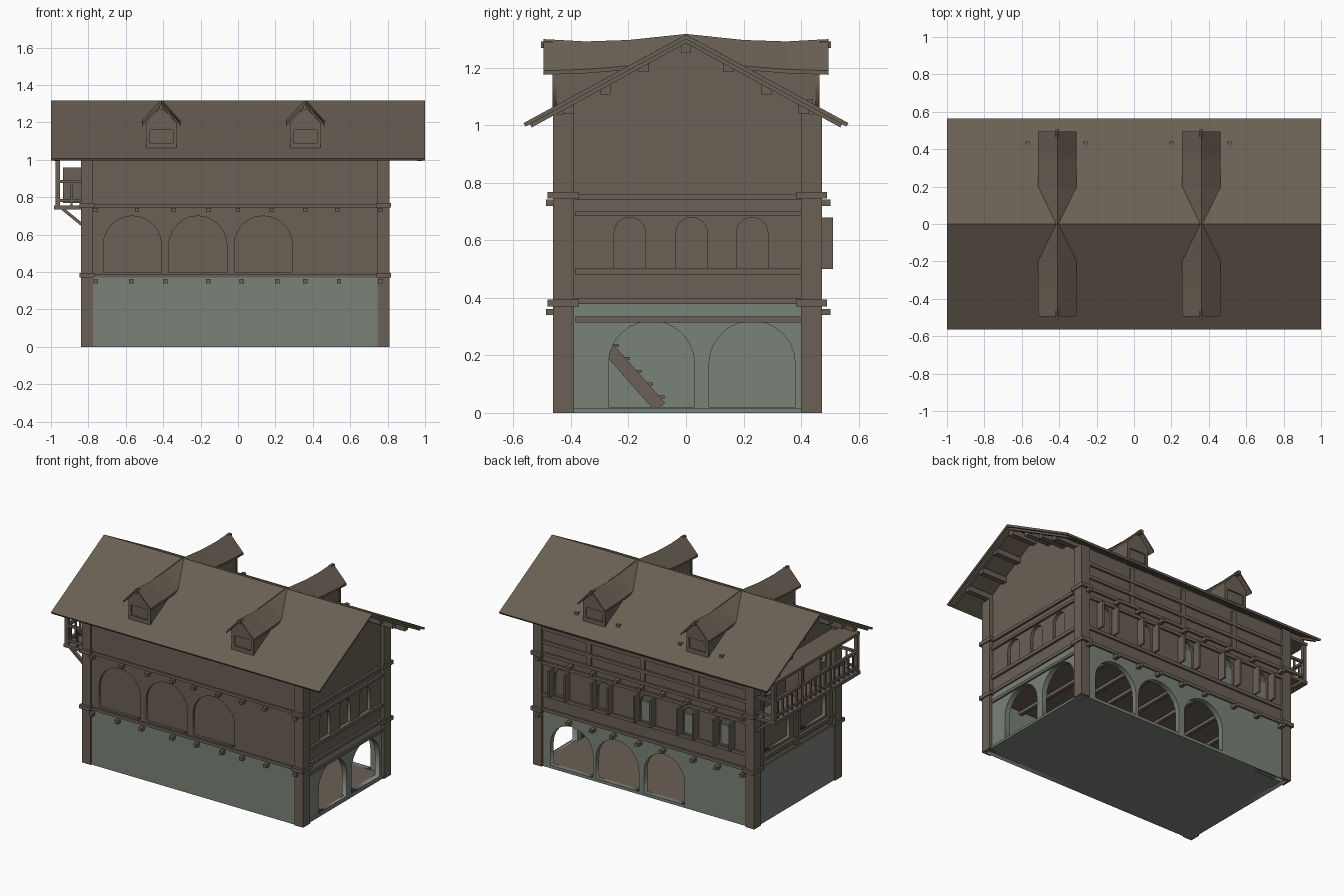
import bpy, bmesh, math
from mathutils import Vector, Matrix

if "Cube" in bpy.data.objects:
    bpy.data.objects.remove(bpy.data.objects["Cube"])


def material(name, rgb):
    m = bpy.data.materials.new(name)
    m.diffuse_color = (*rgb, 1)
    m.use_nodes = True
    m.node_tree.nodes["Principled BSDF"].inputs["Base Color"].default_value = m.diffuse_color
    return m


WOOD = material("weathered_brown_wood", (0.145, 0.117, 0.089))
STONE = material("grey_green_stone", (0.195, 0.223, 0.187))


def add_mesh(name, bm, mat):
    bmesh.ops.recalc_face_normals(bm, faces=bm.faces)
    me = bpy.data.meshes.new(name)
    bm.to_mesh(me)
    bm.free()
    me.materials.append(mat)
    ob = bpy.data.objects.new(name, me)
    bpy.context.collection.objects.link(ob)
    return ob


def boxes(name, items, mat=WOOD):
    """One object made of boxes given as (x0, x1, y0, y1, z0, z1)."""
    bm = bmesh.new()
    for x0, x1, y0, y1, z0, z1 in items:
        m = Matrix.Translation(((x0 + x1) / 2, (y0 + y1) / 2, (z0 + z1) / 2)) @ Matrix.Diagonal((x1 - x0, y1 - y0, z1 - z0, 1))
        bmesh.ops.create_cube(bm, size=1, matrix=m)
    return add_mesh(name, bm, mat)


def beams(name, items, w, h, mat=WOOD):
    """Straight beams between two points."""
    bm = bmesh.new()
    for p, q in items:
        p, q = Vector(p), Vector(q)
        d = q - p
        m = Matrix.Translation((p + q) / 2) @ d.to_track_quat('X', 'Z').to_matrix().to_4x4() @ Matrix.Diagonal((d.length, w, h, 1))
        bmesh.ops.create_cube(bm, size=1, matrix=m)
    return add_mesh(name, bm, mat)


def rect(u0, u1, z0, z1):
    return [(u0, z0), (u1, z0), (u1, z1), (u0, z1)]


def arch(u0, u1, z0, z1, n=12):
    r, c = (u1 - u0) / 2, (u0 + u1) / 2
    top = [(c + r * math.cos(math.pi * i / n), z1 - r + r * math.sin(math.pi * i / n)) for i in range(n + 1)]
    return [(u0, z0), (u1, z0)] + top


def wall(name, outline, holes, axis, a, b, mat):
    """Flat wall with cut openings; a and b are its limits along the axis."""
    cu = bpy.data.curves.new(name, 'CURVE')
    cu.dimensions = '2D'
    cu.fill_mode = 'BOTH'
    cu.extrude = abs(b - a) / 2
    for pts in [outline] + holes:
        s = cu.splines.new('POLY')
        s.points.add(len(pts) - 1)
        for p, (u, v) in zip(s.points, pts):
            p.co = (u, v, 0, 1)
        s.use_cyclic_u = True
    tmp = bpy.data.objects.new(name + "_tmp", cu)
    bpy.context.collection.objects.link(tmp)
    dg = bpy.context.evaluated_depsgraph_get()
    me = bpy.data.meshes.new_from_object(tmp.evaluated_get(dg))
    bpy.data.objects.remove(tmp)
    c = (a + b) / 2
    if axis == 'Y':
        m = Matrix(((1, 0, 0, 0), (0, 0, -1, c), (0, 1, 0, 0), (0, 0, 0, 1)))
    else:
        m = Matrix(((0, 0, 1, c), (1, 0, 0, 0), (0, 1, 0, 0), (0, 0, 0, 1)))
    bm = bmesh.new()
    bm.from_mesh(me)
    bm.transform(m)
    bmesh.ops.remove_doubles(bm, verts=bm.verts, dist=0.0001)
    return add_mesh(name, bm, mat)


# Ground storey: stone shell with arcades on the right and back
boxes("stone_base", [(-0.83, 0.80, -0.455, 0.46, 0, 0.015)], STONE)
boxes("ground_floor_boards", [(-0.80, 0.77, -0.42, 0.43, 0.012, 0.02)])
wall("front_stone_wall", rect(-0.83, 0.79, 0, 0.375), [], 'Y', -0.455, -0.42, STONE)
wall("back_stone_wall", rect(-0.83, 0.79, 0, 0.375),
     [arch(0.37, 0.69, 0.02, 0.32), arch(0.03, 0.35, 0.02, 0.32), arch(-0.31, -0.01, 0.02, 0.32)], 'Y', 0.425, 0.46, STONE)
wall("right_stone_wall", rect(-0.44, 0.45, 0, 0.378),
     [arch(-0.27, 0.03, 0.02, 0.32), arch(0.08, 0.38, 0.02, 0.32)], 'X', 0.755, 0.79, STONE)
wall("left_stone_wall", rect(-0.44, 0.45, 0, 0.375), [], 'X', -0.83, -0.795, STONE)

# Inner stair
beams("stair_stringers", [((x, -0.09, 0.02), (x, -0.40, 0.37)) for x in (-0.15, -0.35)], 0.02, 0.045)
boxes("stair_treads", [(-0.35, -0.15, -0.12 - 0.04 * i, -0.075 - 0.04 * i, 0.05 + 0.045 * i, 0.06 + 0.045 * i) for i in range(7)])

# Solid core of upper storeys behind the wall skins
boxes("upper_storey_core", [(-0.79, 0.765, -0.435, 0.44, 0.365, 1.04)])
wall("front_upper_wall", rect(-0.83, 0.79, 0.37, 1.04),
     [arch(x, x + 0.31, 0.40, 0.70) for x in (-0.72, -0.37, -0.02)], 'Y', -0.452, -0.43, WOOD)
win_x = (0.61, 0.29, -0.03, -0.35, -0.62)
wall("back_upper_wall", rect(-0.83, 0.79, 0.37, 1.04),
     [arch(x - 0.05, x + 0.05, 0.50, 0.68) for x in win_x], 'Y', 0.435, 0.457, WOOD)
gable = [(-0.45, 0.38), (0.455, 0.38), (0.455, 1.045), (0, 1.295), (-0.45, 1.045)]
wall("right_gable_wall", gable,
     [arch(y, y + 0.11, 0.50, 0.68) for y in (-0.25, -0.035, 0.175)], 'X', 0.76, 0.785, WOOD)
wall("left_gable_wall", gable,
     [rect(-0.09, 0.09, 0.77, 0.96), rect(-0.32, -0.2, 0.83, 0.95), rect(0.2, 0.32, 0.83, 0.95),
      rect(-0.32, -0.06, 0.46, 0.68), rect(0.06, 0.32, 0.46, 0.68)], 'X', -0.815, -0.785, WOOD)

# Opened shutters beside the back windows
boxes("back_shutters", [(x + s * 0.06 - 0.006, x + s * 0.06 + 0.006, 0.455, 0.512, 0.50, 0.68) for x in win_x for s in (-1, 1)])
boxes("back_window_panes", [(x - 0.05, x + 0.05, 0.438, 0.443, 0.50, 0.63) for x in win_x[2:]], STONE)

# Corner posts with collars at each storey
posts, collars = [], []
for x0, x1 in ((-0.84, -0.775), (0.745, 0.81)):
    for y0, y1 in ((-0.463, -0.39), (0.40, 0.473)):
        posts.append((x0, x1, y0, y1, 0, 1.04))
        for z in (0.37, 0.745):
            e = 0.018
            collars.append((x0 - 0.008, x1 + 0.008, y0 - e, y1 + e, z, z + 0.024))
boxes("corner_posts", posts)
boxes("post_collars", collars)

# Floor joists through the building, ends showing on both long sides
joists = []
for z, xs in ((0.34, (-0.76, -0.57, -0.39, -0.16, 0.02, 0.21, 0.36, 0.54, 0.76)),
              (0.72, (-0.76, -0.54, -0.345, -0.16, 0, 0.18, 0.36, 0.53, 0.76))):
    joists += [(x - 0.012, x + 0.012, -0.487, 0.502, z, z + 0.022) for x in xs]
boxes("floor_joists", joists)

# Horizontal rails on the walls
boxes("storey_bands", [(-0.80, 0.78, -0.462, -0.44, z, z + 0.02) for z in (0.37, 0.745)])
boxes("right_rails", [(0.77, 0.80, -0.385, 0.40, z, z + h) for z, h in
                      ((0.315, 0.02), (0.378, 0.022), (0.482, 0.022), (0.685, 0.018), (0.74, 0.02))])
boxes("left_rails", [(-0.832, -0.80, -0.40, 0.41, z, z + 0.022) for z in (0.37, 0.42, 0.69)]
      + [(-0.828, -0.80, y - 0.02, y + 0.02, 0.38, 0.73) for y in (-0.36, 0, 0.37)])
boxes("back_rails", [(-0.80, 0.77, 0.445, 0.47, z, z + 0.022) for z in (0.375, 0.475, 0.69, 0.75, 0.83, 0.92)])
boxes("back_studs", [(x - 0.018, x + 0.018, 0.445, 0.466, 0.76, 1.02) for x in (-0.4, 0.0, 0.4)])

# Balcony on the left gable
boxes("balcony_deck", [(-0.985, -0.80, -0.45, 0.455, 0.735, 0.757)])
boxes("balcony_ceiling", [(-0.98, -0.80, -0.455, 0.46, 1.0, 1.018)])
bal_y = (-0.44, -0.15, 0.155, 0.445)
boxes("balcony_posts", [(-0.977, -0.953, y - 0.012, y + 0.012, 0.75, 1.005) for y in bal_y])
boxes("balcony_rails", [(-0.975, -0.957, -0.44, 0.445, z, z + 0.018) for z in (0.775, 0.876)]
      + [(-0.965, -0.83, y - 0.008, y + 0.008, z, z + 0.016) for y in (-0.44, 0.445) for z in (0.775, 0.876)])
boxes("balcony_balusters", [(-0.971, -0.961, -0.40 + 0.05 * i - 0.005, -0.40 + 0.05 * i + 0.005, 0.755, 0.88) for i in range(17)]
      + [(-0.895, -0.885, y - 0.005, y + 0.005, 0.755, 0.88) for y in (-0.44, 0.445)])
boxes("balcony_doors", [(-0.935, -0.81, y - 0.006, y + 0.006, 0.77, 0.96) for y in (-0.10, 0.10)])
beams("balcony_braces", [((-0.94, y, 0.74), (-0.83, y, 0.65)) for y in bal_y], 0.022, 0.016)

# Main roof: two thin pitched slabs, slightly layered
for label, s in (("front", -1), ("back", 1)):
    bm = bmesh.new()
    prof = [(0, 1.316), (0.565, 1.008), (0.558, 0.996), (0, 1.300)]
    ends = [[bm.verts.new((x, s * y, z)) for y, z in prof] for x in (-1, 1)]
    bm.faces.new(ends[0])
    bm.faces.new(ends[1][::-1])
    for i in range(4):
        j = (i + 1) % 4
        bm.faces.new((ends[0][i], ends[0][j], ends[1][j], ends[1][i]))
    add_mesh(label + "_roof_slope", bm, WOOD)

# Purlins under the overhang and rafters at the verges
pur = [(0, 1.252)] + [(s * y, z) for s in (-1, 1) for y, z in ((0.147, 1.185), (0.28, 1.107), (0.41, 1.04))]
boxes("roof_purlins", [(-0.98, 0.97, y - 0.018, y + 0.018, z, z + 0.036) for y, z in pur])
beams("verge_rafters", [((x, 0, 1.294), (x, s * 0.54, 0.999)) for x in (-0.97, 0.97) for s in (-1, 1)], 0.025, 0.014)

# Dormers on both slopes, with sagging ridges running back to the main ridge
for k, cx in enumerate((-0.41, 0.36)):
    for label, s in (("front", -1), ("back", 1)):
        bm = bmesh.new()
        rows = []
        for y, hw, eave, ridge in ((0.495, 0.103, 1.19, 1.30), (0.35, 0.103, 1.195, 1.292),
                                   (0.20, 0.103, 1.207, 1.297), (0.0, 0.006, 1.316, 1.318)):
            rows.append([bm.verts.new((cx + dx, s * y, z)) for dx, z in
                         ((-hw, eave), (0, ridge), (hw, eave), (hw, eave - 0.014), (0, ridge - 0.014), (-hw, eave - 0.014))])
        for a, b in zip(rows, rows[1:]):
            for i in range(6):
                j = (i + 1) % 6
                bm.faces.new((a[i], a[j], b[j], b[i]))
        for r in (rows[0], rows[-1]):
            bm.faces.new((r[0], r[1], r[4], r[5]))
            bm.faces.new((r[1], r[2], r[3], r[4]))
        add_mesh(f"{label}_dormer_roof_{k + 1}", bm, WOOD)
        house = [(cx - 0.082, 1.06), (cx + 0.082, 1.06), (cx + 0.082, 1.20), (cx, 1.285), (cx - 0.082, 1.20)]
        wall(f"{label}_dormer_face_{k + 1}", house, [rect(cx - 0.062, cx + 0.062, 1.09, 1.16)], 'Y', s * 0.45, s * 0.465, WOOD)
        y0, y1 = sorted((s * 0.18, s * 0.455))
        boxes(f"{label}_dormer_body_{k + 1}", [(cx - 0.08, cx + 0.08, y0, y1, 1.05, 1.20)])
        boxes(f"{label}_dormer_ridge_end_{k + 1}", [(cx - 0.01, cx + 0.01, s * 0.485 - 0.02, s * 0.485 + 0.02, 1.27, 1.292)])

# Small pegs on the back roof slope
boxes("roof_pegs", [(x - 0.012, x + 0.012, 0.42, 0.442, 1.06, 1.092) for x in (-0.57, -0.26, 0.20, 0.51)])
